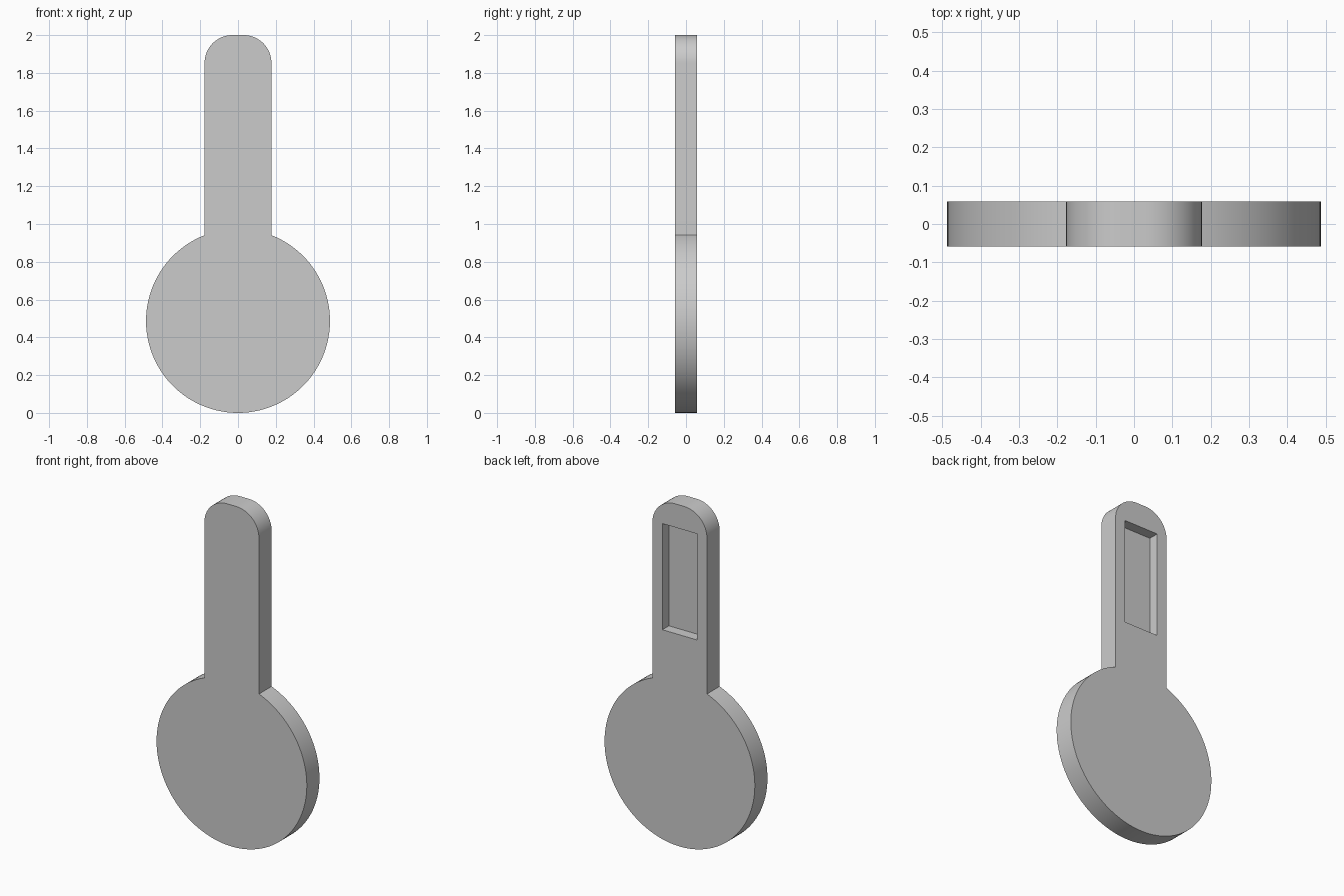
import bpy, bmesh
from math import pi, sin, cos, asin, radians
from mathutils import Vector

cube = bpy.data.objects.get("Cube")
if cube:
    bpy.data.objects.remove(cube, do_unlink=True)

# Main sizes
DISC_R = 0.487
HANDLE_W = 0.177      # half width
CORNER_R = 0.147
HALF_T = 0.0585       # half thickness
TOP = 2.0

grey = bpy.data.materials.new("plain_grey")
grey.use_nodes = True
colour = (0.6, 0.6, 0.6, 1)
grey.diffuse_color = colour
grey.node_tree.nodes["Principled BSDF"].inputs["Base Color"].default_value = colour


def arc(cx, cz, r, start, end, steps):
    """Points of an arc in the x-z plane."""
    angles = [start + (end - start) * i / steps for i in range(steps + 1)]
    return [(cx + r * cos(a), cz + r * sin(a)) for a in angles]


def slab(name, outline, y_front, y_back):
    """Extrude an x-z outline along y."""
    bm = bmesh.new()
    face = bm.faces.new([bm.verts.new((x, y_front, z)) for x, z in outline])
    new = bmesh.ops.extrude_face_region(bm, geom=[face])["geom"]
    verts = [v for v in new if isinstance(v, bmesh.types.BMVert)]
    bmesh.ops.translate(bm, verts=verts, vec=Vector((0, y_back - y_front, 0)))
    bmesh.ops.recalc_face_normals(bm, faces=bm.faces)
    mesh = bpy.data.meshes.new(name)
    bm.to_mesh(mesh)
    bm.free()
    mesh.materials.append(grey)
    obj = bpy.data.objects.new(name, mesh)
    bpy.context.collection.objects.link(obj)
    return obj


# Round disc running into a straight handle with rounded top corners
neck = asin(HANDLE_W / DISC_R)
cx, cz = HANDLE_W - CORNER_R, TOP - CORNER_R
outline = arc(0, DISC_R, DISC_R, pi / 2 + neck, 2.5 * pi - neck, 96)
outline += arc(cx, cz, CORNER_R, 0, pi / 2, 16)
outline += arc(-cx, cz, CORNER_R, pi / 2, pi, 16)
paddle = slab("paddle_body", outline, -HALF_T, HALF_T)

# Rectangular pocket in the back of the handle
px, low, high = 0.112, 1.24, 1.862
cutter = slab("pocket_cutter", [(-px, low), (px, low), (px, high), (-px, high)],
              -0.002, HALF_T + 0.1)
cutter.hide_render = True
cut = paddle.modifiers.new("pocket", "BOOLEAN")
cut.operation = "DIFFERENCE"
cut.solver = "EXACT"
cut.object = cutter

bpy.ops.object.select_all(action="DESELECT")
paddle.select_set(True)
bpy.context.view_layer.objects.active = paddle
bpy.ops.object.modifier_apply(modifier=cut.name)
bpy.data.objects.remove(cutter, do_unlink=True)
bpy.ops.object.shade_smooth_by_angle(angle=radians(30))
